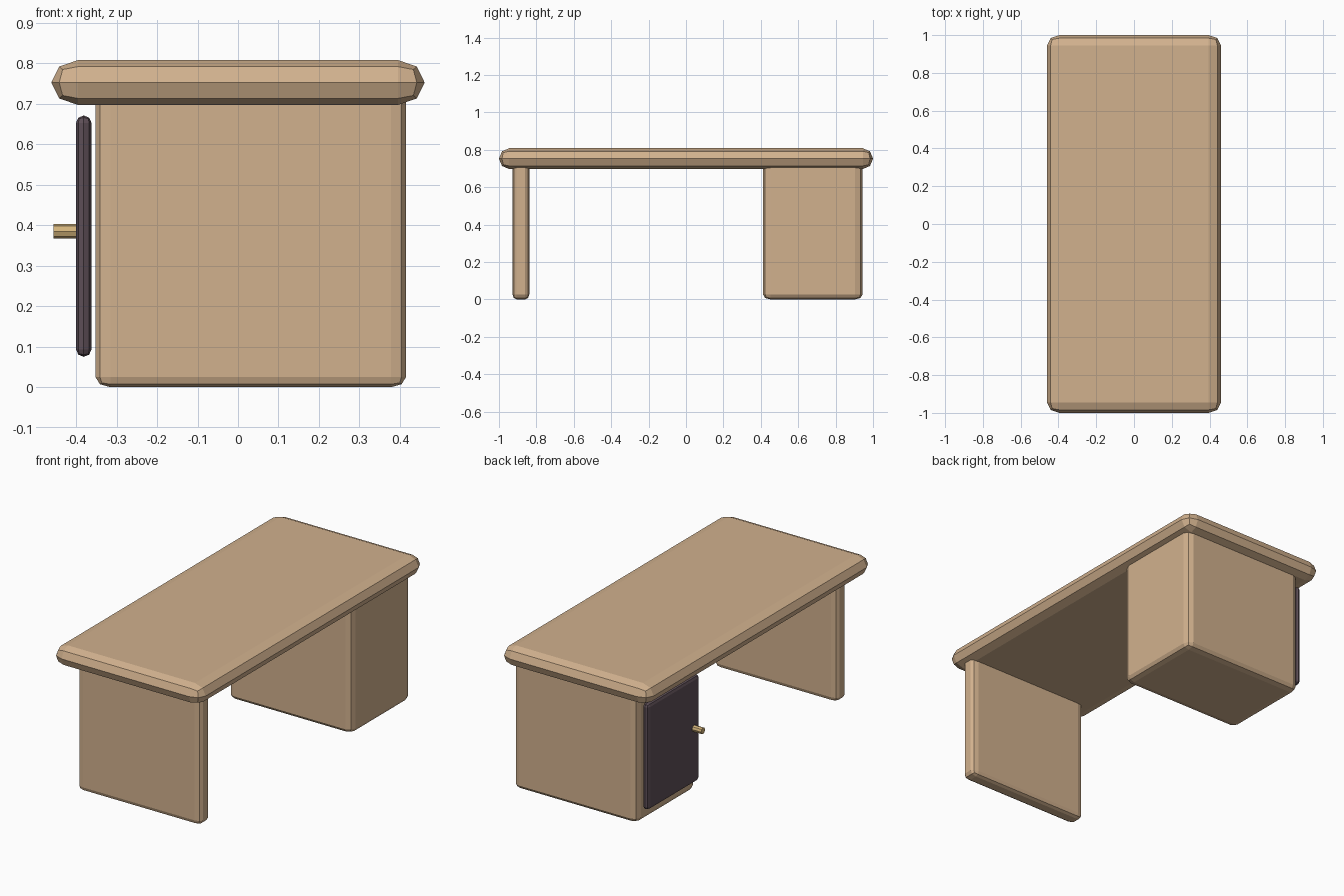
import bpy, bmesh, math
from mathutils import Vector, Matrix

if "Cube" in bpy.data.objects:
    bpy.data.objects.remove(bpy.data.objects["Cube"])


def material(name, rgb):
    mat = bpy.data.materials.new(name)
    mat.diffuse_color = (*rgb, 1)
    mat.use_nodes = True
    mat.node_tree.nodes["Principled BSDF"].inputs["Base Color"].default_value = mat.diffuse_color
    return mat


def finish(bm, name, mat):
    bmesh.ops.recalc_face_normals(bm, faces=bm.faces)
    mesh = bpy.data.meshes.new(name)
    bm.to_mesh(mesh)
    bm.free()
    mesh.materials.append(mat)
    obj = bpy.data.objects.new(name, mesh)
    bpy.context.collection.objects.link(obj)
    return obj


def rounded_box(name, lo, hi, radii, mat):
    """Box from lo to hi, two-step rounded edges with a radius per axis."""
    lo, hi = Vector(lo), Vector(hi)
    size = hi - lo
    bm = bmesh.new()
    bmesh.ops.create_cube(bm, size=1)
    # bevel in radius units, then stretch back so each axis gets its own radius
    bmesh.ops.scale(bm, vec=[s / r for s, r in zip(size, radii)], verts=bm.verts)
    bmesh.ops.bevel(bm, geom=bm.edges[:], offset=0.999, offset_type='OFFSET',
                    segments=2, profile=0.5, affect='EDGES')
    bmesh.ops.scale(bm, vec=radii, verts=bm.verts)
    bmesh.ops.remove_doubles(bm, verts=bm.verts, dist=0.0005)
    bmesh.ops.translate(bm, vec=(lo + hi) / 2, verts=bm.verts)
    return finish(bm, name, mat)


wood = material("wood", (0.64, 0.44, 0.27))
dark = material("dark_panel", (0.115, 0.08, 0.098))
brass = material("brass", (0.66, 0.46, 0.20))

# Desk top, fully rounded rim
rounded_box("desk_top", (-0.461, -1, 0.697), (0.461, 1, 0.808),
            (0.066, 0.055, 0.0555), wood)

# Supports: thin panel leg in front, cabinet block at the back
rounded_box("panel_leg", (-0.352, -0.927, 0), (0.415, -0.838, 0.735),
            (0.037, 0.022, 0.025), wood)
rounded_box("cabinet", (-0.352, 0.412, 0), (0.415, 0.944, 0.735),
            (0.037, 0.04, 0.025), wood)

# Cabinet door on the left side
rounded_box("cabinet_door", (-0.40, 0.446, 0.075), (-0.362, 0.91, 0.671),
            (0.019, 0.023, 0.018), dark)

# Octagonal door knob pointing left
bm = bmesh.new()
bmesh.ops.create_cone(bm, cap_ends=True, segments=8, radius1=0.018, radius2=0.018,
                      depth=0.066,
                      matrix=Matrix.Translation((-0.423, 0.5, 0.385))
                      @ Matrix.Rotation(math.pi / 2, 4, 'Y'))
finish(bm, "door_knob", brass)
